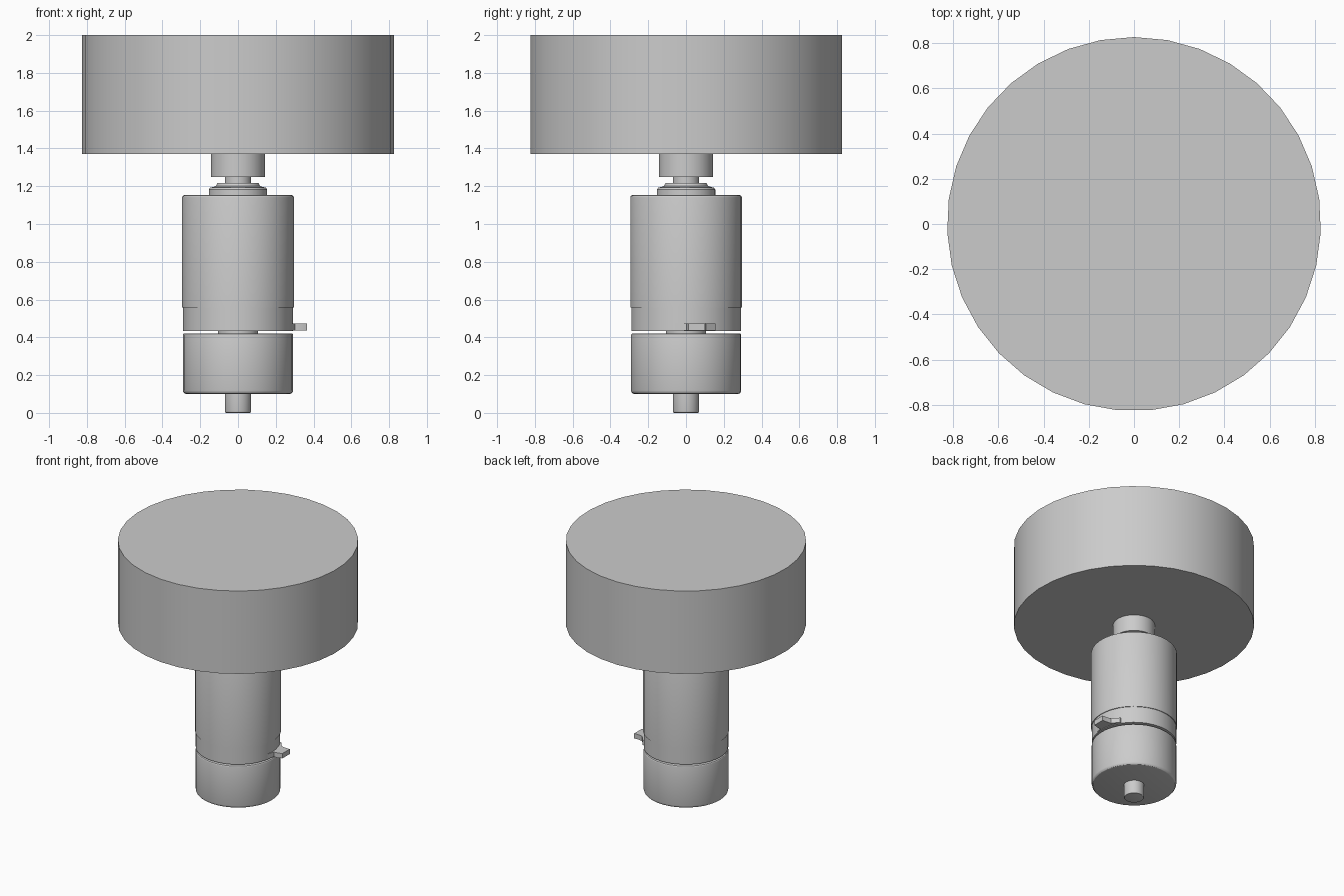
import bpy, bmesh, math

cube = bpy.data.objects.get("Cube")
if cube:
    bpy.data.objects.remove(cube, do_unlink=True)

grey = bpy.data.materials.new("plain grey")
grey.use_nodes = True
colour = (0.6, 0.6, 0.6, 1)
grey.diffuse_color = colour
grey.node_tree.nodes["Principled BSDF"].inputs["Base Color"].default_value = colour


def finish(name, bm):
    """Turn a bmesh into a grey object, smooth apart from its sharp edges."""
    bmesh.ops.recalc_face_normals(bm, faces=bm.faces)
    mesh = bpy.data.meshes.new(name)
    bm.to_mesh(mesh)
    bm.free()
    mesh.materials.append(grey)
    obj = bpy.data.objects.new(name, mesh)
    bpy.context.collection.objects.link(obj)
    bpy.ops.object.select_all(action='DESELECT')
    obj.select_set(True)
    bpy.context.view_layer.objects.active = obj
    bpy.ops.object.shade_smooth_by_angle(angle=math.radians(30))
    return obj


def turned(name, profile, sides=35):
    """Closed solid of revolution from (radius, height) pairs, bottom to top."""
    bm = bmesh.new()
    rings = []
    for r, z in profile:
        angles = [math.pi / 2 + math.tau * i / sides for i in range(sides)]
        rings.append([bm.verts.new((r * math.cos(a), r * math.sin(a), z)) for a in angles])
    for low, high in zip(rings, rings[1:]):
        for i in range(sides):
            j = (i + 1) % sides
            bm.faces.new((low[i], low[j], high[j], high[i]))
    bm.faces.new(rings[0])
    bm.faces.new(rings[-1])
    return finish(name, bm)


def rounded(r, low, high, bottom=0.0, top=0.0, steps=3):
    """Straight side with optional rounded lower and upper rims."""
    points = []
    quarter = [math.pi / 2 * i / steps for i in range(steps + 1)]
    if bottom:
        points += [(r - bottom + bottom * math.sin(a), low + bottom - bottom * math.cos(a)) for a in quarter]
    else:
        points.append((r, low))
    if top:
        points += [(r - top + top * math.cos(a), high - top + top * math.sin(a)) for a in quarter]
    else:
        points.append((r, high))
    return points


# Base stub and lower cylinder
turned("base_stub", rounded(0.07, 0, 0.11, bottom=0.008))
turned("lower_body", rounded(0.292, 0.1, 0.42, bottom=0.018, top=0.008))
turned("joint_disc", rounded(0.107, 0.41, 0.445))

# Turning collar and main cylinder
turned("collar", rounded(0.291, 0.433, 0.565))
turned("main_body", rounded(0.296, 0.557, 1.153, top=0.012))

# Stepped neck and shaft under the drum
turned("neck_flange", [(0.155, 1.145), (0.155, 1.182), (0.148, 1.192), (0.118, 1.2), (0.108, 1.218)])
turned("neck_shaft", rounded(0.07, 1.21, 1.255))
turned("drum_hub", rounded(0.144, 1.248, 1.38))
turned("drum", rounded(0.827, 1.371, 2.0))

# Flared tab on the collar
outline = [(0.2, -0.055), (0.286, -0.055), (0.302, 0), (0.33, 0), (0.365, 0.012),
           (0.365, 0.1), (0.33, 0.1), (0.295, 0.105), (0.255, 0.155), (0.2, 0.155)]
bm = bmesh.new()
base = bm.faces.new([bm.verts.new((x, y, 0.437)) for x, y in outline])
raised = bmesh.ops.extrude_face_region(bm, geom=[base])["geom"]
bmesh.ops.translate(bm, vec=(0, 0, 0.037), verts=[v for v in raised if isinstance(v, bmesh.types.BMVert)])
finish("collar_tab", bm)
